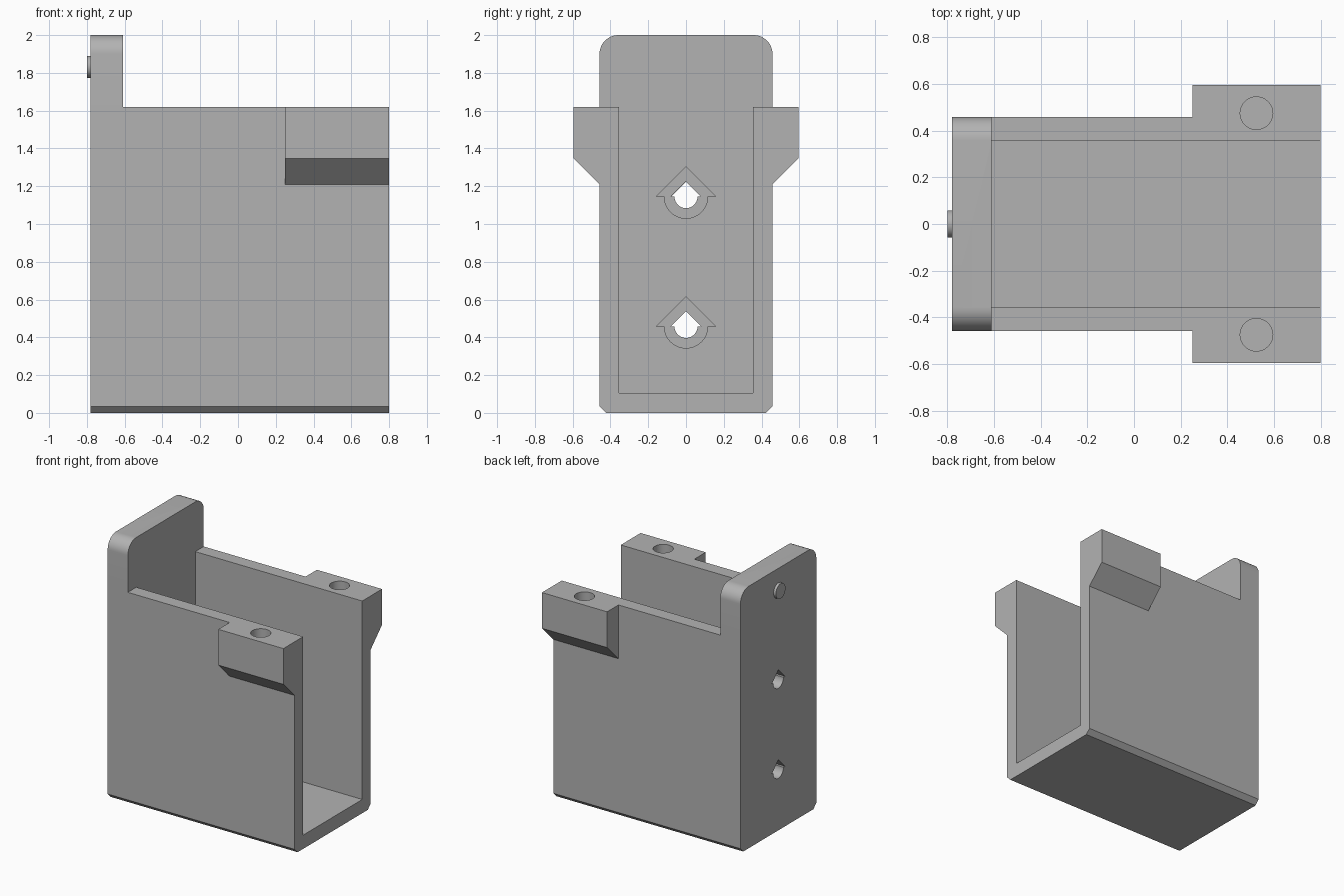
import bpy
import bmesh
from math import sin, cos, pi, radians
from mathutils import Vector

if "Cube" in bpy.data.objects:
    bpy.data.objects.remove(bpy.data.objects["Cube"], do_unlink=True)

grey = bpy.data.materials.new("plain_grey")
grey.use_nodes = True
COLOUR = (0.45, 0.45, 0.45, 1)
grey.diffuse_color = COLOUR
grey.node_tree.nodes["Principled BSDF"].inputs["Base Color"].default_value = COLOUR


def arc(cy, cz, r, start, end, steps):
    """Points on an arc, angles in degrees."""
    angles = [radians(start + (end - start) * i / steps) for i in range(steps + 1)]
    return [(cy + r * cos(a), cz + r * sin(a)) for a in angles]


def prism(name, outline, lo, hi, axis="X"):
    """Extrude an outline: (y, z) along X, or (x, y) along Z."""
    bm = bmesh.new()
    place = (lambda p: (lo, *p)) if axis == "X" else (lambda p: (*p, lo))
    face = bm.faces.new([bm.verts.new(place(p)) for p in outline])
    new = bmesh.ops.extrude_face_region(bm, geom=[face])["geom"]
    step = Vector((hi - lo, 0, 0) if axis == "X" else (0, 0, hi - lo))
    bmesh.ops.translate(bm, vec=step, verts=[g for g in new if isinstance(g, bmesh.types.BMVert)])
    bmesh.ops.recalc_face_normals(bm, faces=bm.faces)
    mesh = bpy.data.meshes.new(name)
    bm.to_mesh(mesh)
    bm.free()
    mesh.materials.append(grey)
    obj = bpy.data.objects.new(name, mesh)
    bpy.context.collection.objects.link(obj)
    return obj


def combine(target, tool, operation):
    """Apply a boolean and remove the tool."""
    mod = target.modifiers.new(operation, "BOOLEAN")
    mod.operation = operation
    mod.solver = "EXACT"
    mod.object = tool
    bpy.context.view_layer.objects.active = target
    bpy.ops.object.modifier_apply(modifier=mod.name)
    bpy.data.objects.remove(tool, do_unlink=True)


def keyhole(cz, r, wing):
    """Round hole with a pointed roof."""
    return arc(0, cz, r, 180, 360, 24) + [(wing, cz), (0, cz + wing), (-wing, cz)]


BACK, INNER, FRONT = -0.78, -0.61, 0.8
HALF, RIM, CHAMFER = 0.458, 1.62, 0.035
base = [(-HALF, CHAMFER), (CHAMFER - HALF, 0), (HALF - CHAMFER, 0), (HALF, CHAMFER)]

# Channel body with chamfered lower edges
body = prism("bracket_body", base + [(HALF, RIM), (-HALF, RIM)], BACK, FRONT)

# Tall end plate with rounded top corners
R = 0.1
top = arc(HALF - R, 2 - R, R, 0, 90, 12) + arc(R - HALF, 2 - R, R, 90, 180, 12)
combine(body, prism("end_plate", base + top, BACK, INNER), "UNION")

# Mounting lugs with sloped undersides
for s in (-1, 1):
    lug = [(s * 0.41, 1.21), (s * HALF, 1.21), (s * 0.595, 1.347), (s * 0.595, RIM), (s * 0.41, RIM)]
    combine(body, prism("lug", lug, 0.25, FRONT), "UNION")

# Open cavity
cavity = [(-0.356, 0.105), (0.356, 0.105), (0.356, 2.2), (-0.356, 2.2)]
combine(body, prism("cavity", cavity, INNER, 1), "DIFFERENCE")

# Blind screw holes in the lugs
for s in (-1, 1):
    ring = arc(0.525, s * 0.475, 0.07, 0, 360, 32)[:-1]
    combine(body, prism("screw_hole", ring, 1.36, 1.75, "Z"), "DIFFERENCE")

# Stepped holes through the end plate
for cz in (0.458, 1.145):
    combine(body, prism("through_hole", keyhole(cz, 0.061, 0.08), -1, -0.5), "DIFFERENCE")
    combine(body, prism("counterbore", keyhole(cz, 0.115, 0.157), -0.69, -0.5), "DIFFERENCE")

# Small round peg on the outer face of the plate
peg = prism("locating_peg", arc(0, 1.832, 0.058, 0, 360, 32)[:-1], -0.8, BACK + 0.01)

for obj in (body, peg):
    bpy.ops.object.select_all(action="DESELECT")
    obj.select_set(True)
    bpy.context.view_layer.objects.active = obj
    bpy.ops.object.shade_smooth_by_angle(angle=radians(25))
